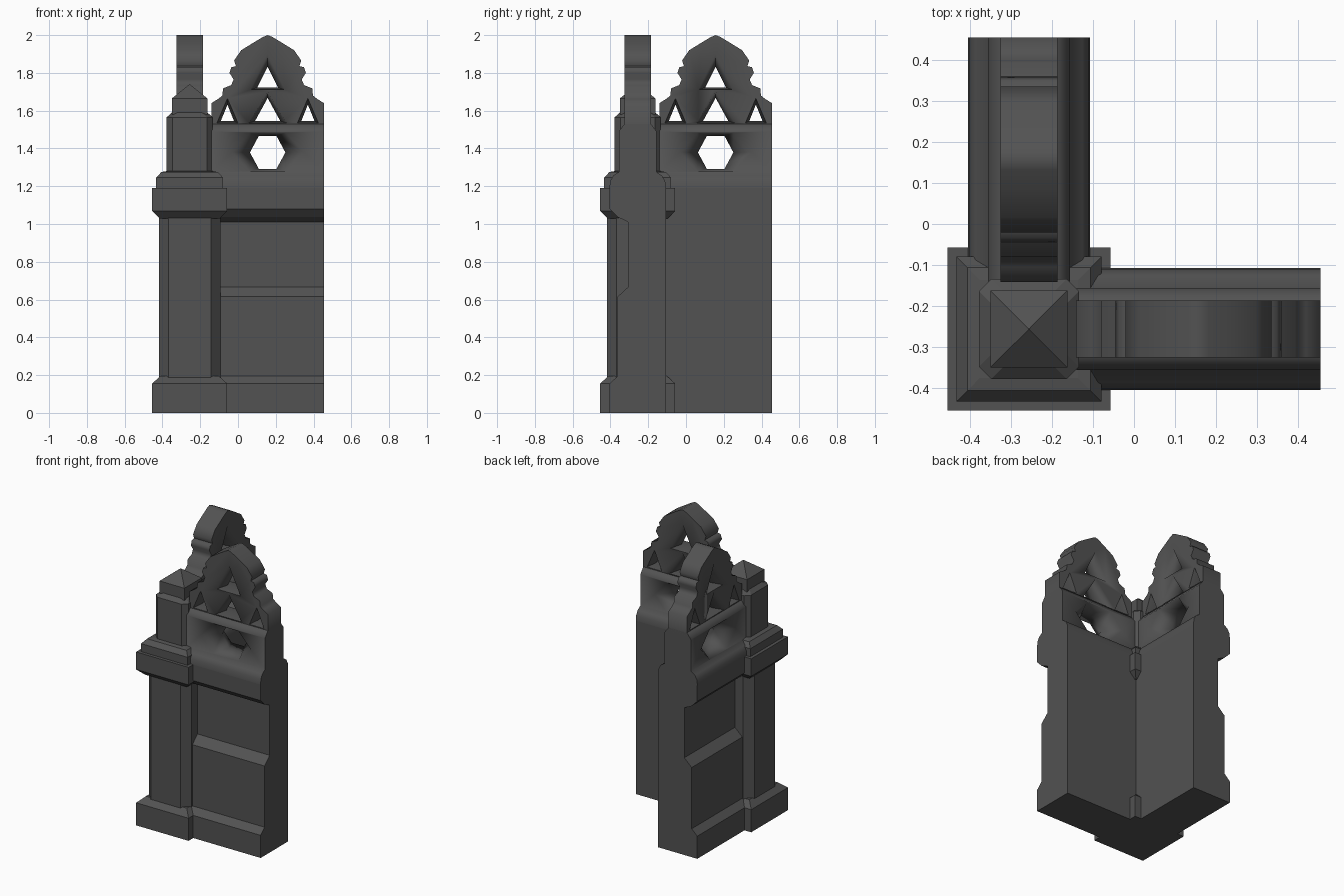
import bpy, bmesh, math
from mathutils import Matrix, Vector

if "Cube" in bpy.data.objects:
    bpy.data.objects.remove(bpy.data.objects["Cube"])

C = -0.256      # pillar centre on both axes
END = 0.455     # far end of both walls
MID = 0.157     # centre of the tracery along the wall

stone = bpy.data.materials.new("dark_stone")
stone.diffuse_color = (0.085, 0.085, 0.085, 1)
stone.use_nodes = True
stone.node_tree.nodes["Principled BSDF"].inputs["Base Color"].default_value = stone.diffuse_color


def finish(name, bm, angle=None):
    bmesh.ops.recalc_face_normals(bm, faces=bm.faces)
    me = bpy.data.meshes.new(name)
    bm.to_mesh(me)
    bm.free()
    me.materials.append(stone)
    ob = bpy.data.objects.new(name, me)
    bpy.context.collection.objects.link(ob)
    return ob


def loft(bm, rings):
    """Skin a list of equal-length rings and cap both ends."""
    rows = [[bm.verts.new(p) for p in r] for r in rings]
    n = len(rows[0])
    for a, b in zip(rows, rows[1:]):
        for i in range(n):
            j = (i + 1) % n
            bm.faces.new((a[i], a[j], b[j], b[i]))
    bm.faces.new(rows[0][::-1])
    bm.faces.new(rows[-1])


def section(h, z, c=0.0):
    """Square ring, or square with cut corners when c > 0."""
    if c == 0:
        pts = [(h, h), (-h, h), (-h, -h), (h, -h)]
    else:
        k = h - c
        pts = [(h, k), (k, h), (-k, h), (-h, k), (-h, -k), (-k, -h), (k, -h), (h, -k)]
    return [(C + x, C + y, z) for x, y in pts]


def pillar_part(name, steps, c=0.0):
    bm = bmesh.new()
    loft(bm, [section(h, z, c) for h, z in steps])
    return finish(name, bm)


# corner pillar, stacked from the ground up
pillar_part("pillar_base", [(0.199, 0), (0.199, 0.155), (0.155, 0.195)])
pillar_part("pillar_shaft", [(0.163, 0.15), (0.163, 1.08)], 0.05)
pillar_part("pillar_capital", [(0.16, 1.03), (0.199, 1.07), (0.199, 1.19)])
pillar_part("pillar_step", [(0.177, 1.185), (0.177, 1.245), (0.15, 1.275), (0.12, 1.28)])
pillar_part("pillar_upper_shaft", [(0.122, 1.27), (0.122, 1.565), (0.094, 1.59)], 0.03)
pillar_part("pillar_cap", [(0.094, 1.58), (0.094, 1.665), (0.001, 1.74)])


def extrude_x(name, profile, x0, x1):
    bm = bmesh.new()
    loft(bm, [[(x, y, z) for y, z in profile] for x in (x0, x1)])
    return finish(name, bm)


def extrude_y(name, outline, y0, y1):
    bm = bmesh.new()
    loft(bm, [[(x, y, z) for x, z in outline] for y in (y0, y1)])
    return finish(name, bm)


# panelled wall
wall = extrude_x("wall", [
    (-0.107, 0), (-0.404, 0), (-0.404, 0.155), (-0.362, 0.195), (-0.362, 0.615),
    (-0.306, 0.667), (-0.306, 1.01), (-0.362, 1.037), (-0.404, 1.08),
    (-0.404, 1.19), (-0.107, 1.19)], C, END)

# coping and lower tracery tier, symmetric across the wall thickness
half = [(0.149, 1.19), (0.146, 1.225), (0.13, 1.255), (0.1, 1.275), (0.1, 1.49), (0.07, 1.53)]
lower = extrude_x("lower_tracery",
                  [(C - d, z) for d, z in half] + [(C + d, z) for d, z in reversed(half)],
                  -0.14, END)

# stepped arch of the upper tracery, right half then mirrored
arch = [(0.298, 1.5), (0.298, 1.64), (0.262, 1.662), (0.24, 1.68), (0.236, 1.718),
        (0.193, 1.735), (0.18, 1.765), (0.202, 1.80), (0.192, 1.83), (0.168, 1.836),
        (0.178, 1.865), (0.14, 1.92), (0.075, 1.96), (0.025, 1.99), (0.0, 2.0)]
upper = extrude_y("upper_tracery",
                  [(MID + d, z) for d, z in arch] + [(MID - d, z) for d, z in reversed(arch[:-1])],
                  C - 0.07, C + 0.07)


def funnel(bm, small, big, depth):
    """Hourglass cutter: small outline in the middle, big at both faces."""
    over = [(b[0], b[1]) for b in big]
    loft(bm, [[(x, C + y, z) for x, z in pts] for y, pts in
              ((-depth - 0.03, over), (-depth, over), (0, small), (depth, over), (depth + 0.03, over))])


def triangle(x, w, z0, z1):
    return [(x - w, z0), (x + w, z0), (x, z1)]


def hexagon(w, h, z):
    return [(MID + w * a, z + h * b) for a, b in
            ((1, 0), (0.5, 1), (-0.5, 1), (-1, 0), (-0.5, -1), (0.5, -1))]


def cut(ob, bm):
    tool = finish("cutter", bm)
    tool.hide_render = True
    mod = ob.modifiers.new("holes", "BOOLEAN")
    mod.operation, mod.solver, mod.object = "DIFFERENCE", "EXACT", tool
    bpy.context.view_layer.objects.active = ob
    bpy.ops.object.modifier_apply(modifier=mod.name)
    bpy.data.objects.remove(tool)


# splayed hexagonal opening
bm = bmesh.new()
funnel(bm, hexagon(0.094, 0.087, 1.379), hexagon(0.19, 0.103, 1.381), 0.1)
cut(lower, bm)

# splayed triangular openings
bm = bmesh.new()
funnel(bm, triangle(MID, 0.055, 1.722, 1.832), triangle(MID, 0.09, 1.712, 1.90), 0.07)
funnel(bm, triangle(MID, 0.067, 1.545, 1.667), triangle(MID, 0.1, 1.536, 1.70), 0.07)
for s in (-1, 1):
    x = MID + s * 0.213
    funnel(bm, triangle(x, 0.035, 1.545, 1.632), triangle(x, 0.055, 1.536, 1.665), 0.07)
cut(upper, bm)

# second wing: the same parts with x and y swapped
swap = Matrix(((0, 1, 0, 0), (1, 0, 0, 0), (0, 0, 1, 0), (0, 0, 0, 1)))
pairs = [wall, lower, upper]
for ob in list(pairs):
    me = ob.data.copy()
    me.transform(swap)
    me.flip_normals()
    twin = bpy.data.objects.new("side_" + ob.name, me)
    bpy.context.collection.objects.link(twin)
    pairs.append(twin)

# soft carving on the tracery only
bpy.ops.object.select_all(action="DESELECT")
for ob in pairs:
    if "tracery" in ob.name:
        ob.select_set(True)
        bpy.context.view_layer.objects.active = ob
bpy.ops.object.shade_smooth_by_angle(angle=math.radians(75))
